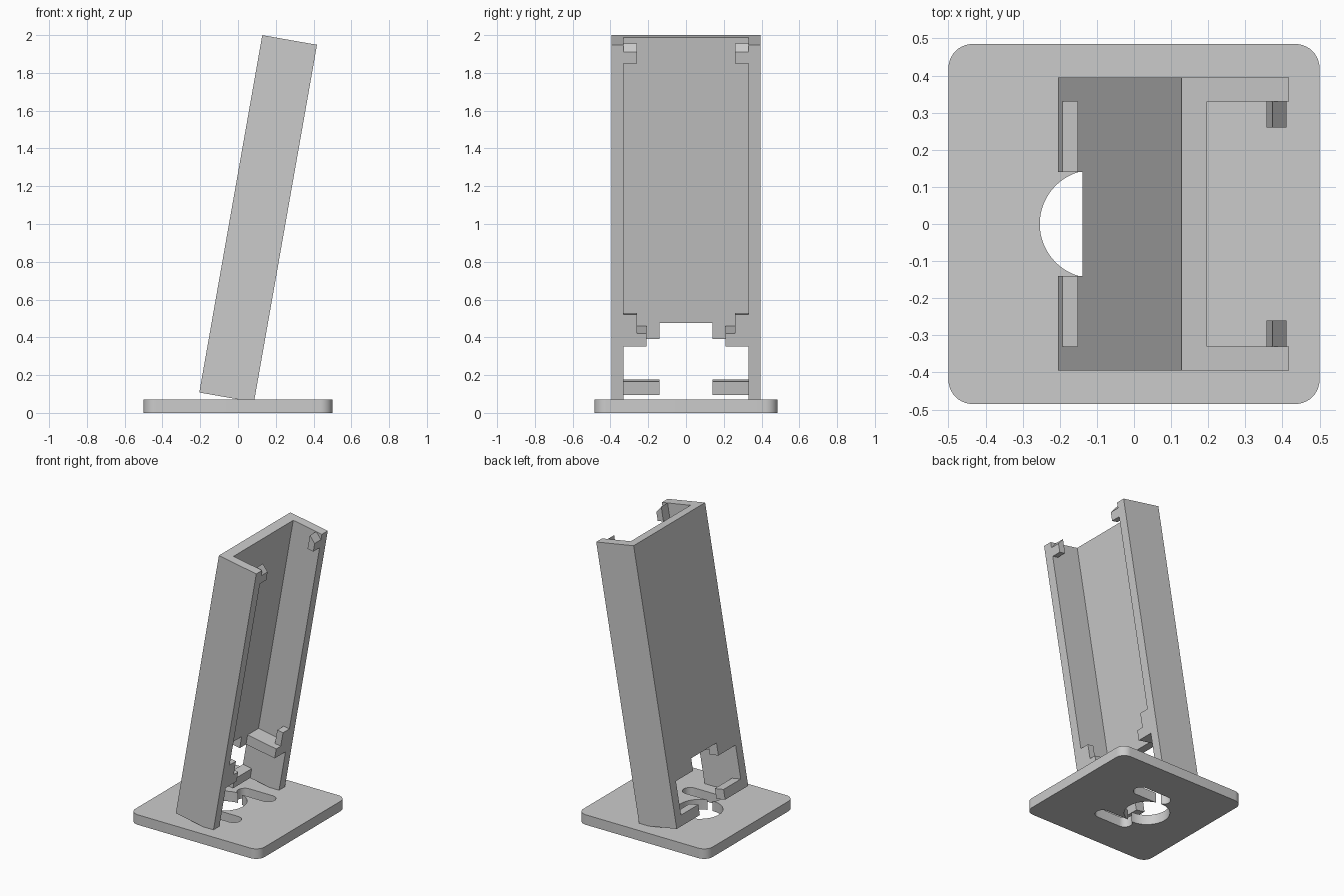
import bpy, bmesh, math
from mathutils import Matrix

if "Cube" in bpy.data.objects:
    bpy.data.objects.remove(bpy.data.objects["Cube"])

grey = bpy.data.materials.new("light grey")
grey.diffuse_color = (0.6, 0.6, 0.6, 1)
grey.use_nodes = True
grey.node_tree.nodes["Principled BSDF"].inputs["Base Color"].default_value = grey.diffuse_color

# Local frame of the leaning channel: x = depth, y = width, z = along its length
TILT = Matrix.Translation((-0.205, 0, 0.108)) @ Matrix.Rotation(math.radians(10), 4, 'Y')
DEPTH, LENGTH, HALF, INNER, BACK = 0.294, 1.921, 0.395, 0.33, 0.069


def prism(name, pts, axis, lo, hi, mat=Matrix()):
    """Extrude a 2D outline along z (points x, y) or along y (points x, z)."""
    def put(p, t):
        return (p[0], p[1], t) if axis == 'z' else (p[0], t, p[1])
    bm = bmesh.new()
    a = [bm.verts.new(put(p, lo)) for p in pts]
    b = [bm.verts.new(put(p, hi)) for p in pts]
    bm.faces.new(a)
    bm.faces.new(b)
    for i in range(len(pts)):
        j = (i + 1) % len(pts)
        bm.faces.new((a[i], a[j], b[j], b[i]))
    bmesh.ops.recalc_face_normals(bm, faces=bm.faces)
    bm.transform(mat)
    me = bpy.data.meshes.new(name)
    bm.to_mesh(me)
    bm.free()
    me.materials.append(grey)
    ob = bpy.data.objects.new(name, me)
    bpy.context.collection.objects.link(ob)
    return ob


def rect(x0, x1, y0, y1):
    return [(x0, y0), (x1, y0), (x1, y1), (x0, y1)]


def rounded(x0, x1, y0, y1, r, n=10):
    """Rounded rectangle outline."""
    pts = []
    for k, (cx, cy) in enumerate([(x1 - r, y1 - r), (x0 + r, y1 - r),
                                  (x0 + r, y0 + r), (x1 - r, y0 + r)]):
        for i in range(n + 1):
            a = math.pi / 2 * (k + i / n)
            p = (cx + r * math.cos(a), cy + r * math.sin(a))
            if not pts or math.dist(p, pts[-1]) > 1e-5:
                pts.append(p)
    if math.dist(pts[0], pts[-1]) < 1e-5:
        pts.pop()
    return pts


def cut(ob, cutter):
    bpy.context.view_layer.objects.active = ob
    m = ob.modifiers.new("cut", 'BOOLEAN')
    m.operation, m.solver, m.object = 'DIFFERENCE', 'EXACT', cutter
    bpy.ops.object.modifier_apply(modifier=m.name)
    bpy.data.objects.remove(cutter)


# Base plate with a round cable hole and two side slots
base = prism("base_plate", rounded(-0.5, 0.5, -0.485, 0.485, 0.065), 'z', 0, 0.07)
circle = [(-0.108 + 0.146 * math.cos(i * math.tau / 64),
           0.146 * math.sin(i * math.tau / 64)) for i in range(64)]
cut(base, prism("hole_cutter", circle, 'z', -0.1, 0.2))
for s in (-1, 1):
    cut(base, prism("slot_cutter", rounded(-0.13, 0.15, s * 0.19 - 0.05,
                                           s * 0.19 + 0.05, 0.0499), 'z', -0.1, 0.2))
bpy.ops.object.select_all(action='DESELECT')
base.select_set(True)
bpy.context.view_layer.objects.active = base
bpy.ops.object.shade_smooth_by_angle(angle=math.radians(30))

# U-shaped leaning channel
section = [(0, -HALF), (DEPTH, -HALF), (DEPTH, -INNER), (BACK, -INNER),
           (BACK, INNER), (DEPTH, INNER), (DEPTH, HALF), (0, HALF)]
channel = prism("channel", section, 'z', 0, LENGTH, TILT)
# Wide opening and narrow notch at the foot of the back
cut(channel, prism("opening_cutter", rect(-0.1, 0.15, -INNER, INNER), 'z', 0.07, 0.30, TILT))
cut(channel, prism("notch_cutter", rect(-0.1, 0.15, -0.14, 0.14), 'z', -0.1, 0.385, TILT))

# Shelves, stops and top clips on both inner walls
lip = DEPTH - 0.045
for side, s in (("left", -1), ("right", 1)):
    prism(side + "_shelf", rect(BACK, DEPTH, 0.30, 0.37), 'y', s * 0.21, s * INNER, TILT)
    prism(side + "_stop", rect(lip, DEPTH, 0.37, 0.47), 'y', s * 0.26, s * INNER, TILT)
    clip = [(lip, LENGTH - 0.1), (DEPTH, LENGTH - 0.1), (DEPTH, LENGTH - 0.04), (lip, LENGTH)]
    prism(side + "_clip", clip, 'y', s * 0.26, s * INNER, TILT)
